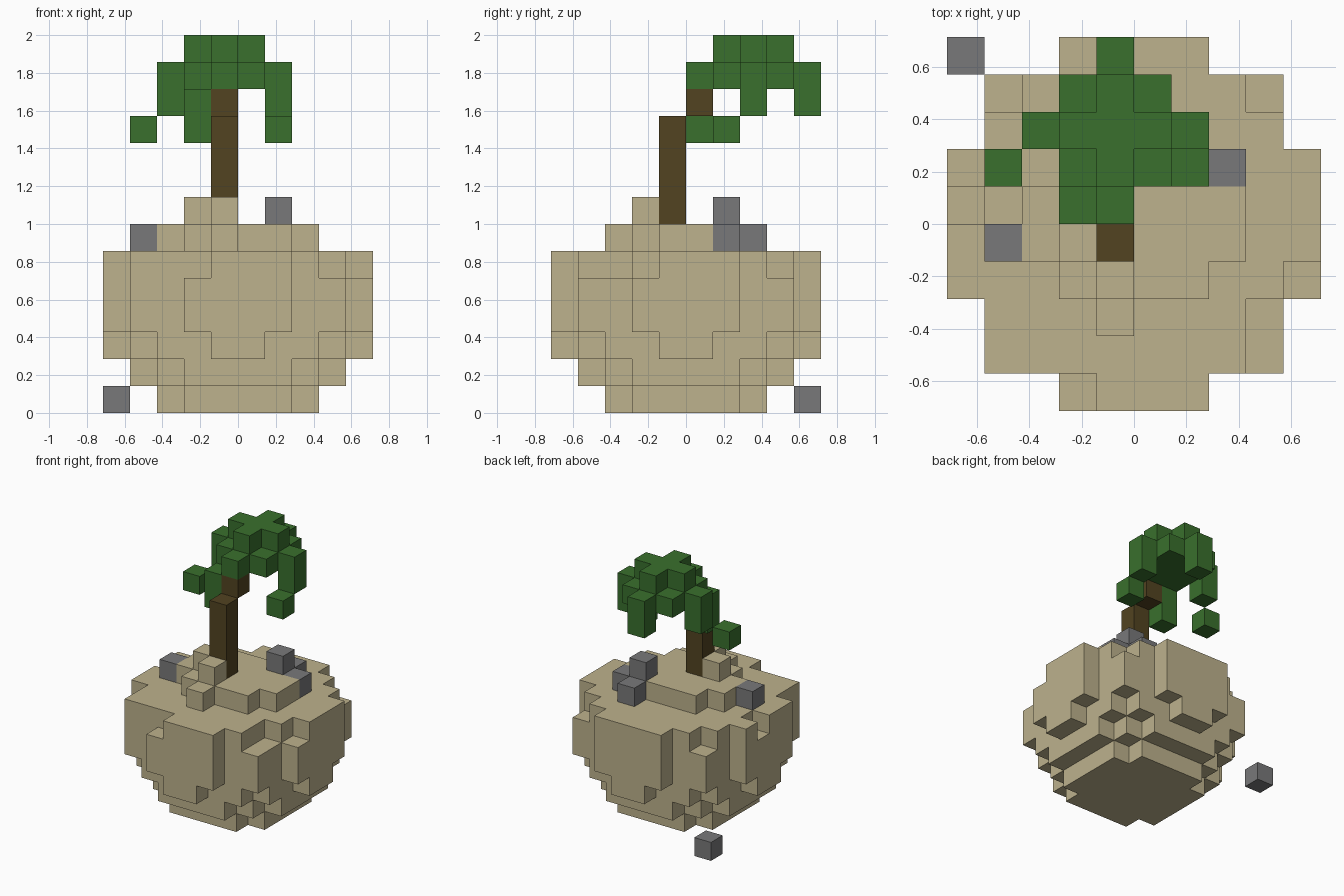
import bpy, bmesh, math
from mathutils import Vector

old = bpy.data.objects.get("Cube")
if old:
    bpy.data.objects.remove(old, do_unlink=True)

UNIT = 1 / 7  # edge of one block


def material(name, r, g, b):
    m = bpy.data.materials.new(name)
    m.use_nodes = True
    m.diffuse_color = (r, g, b, 1)
    m.node_tree.nodes["Principled BSDF"].inputs["Base Color"].default_value = (r, g, b, 1)
    return m


sand = material("sand", 0.51, 0.445, 0.266)
leaf = material("leaf green", 0.041, 0.162, 0.026)
wood = material("dark wood", 0.084, 0.056, 0.015)
stone = material("stone grey", 0.19, 0.19, 0.193)


def row(first, last, y, z):
    """Blocks in a straight row along x."""
    return {(x, y, z) for x in range(first, last + 1)}


def disc(z, half_widths):
    """Symmetric layer; half_widths run from the middle rows outwards."""
    cells = set()
    for j, w in enumerate(half_widths):
        for y in (j, -1 - j):
            cells |= row(-w, w - 1, y, z)
    return cells


def block_object(name, cells, mat):
    """Skin a set of blocks with only the exposed faces, merged into flat panels."""
    bm = bmesh.new()
    verts = {}

    def corner(p):
        key = tuple(round(c) for c in p)
        if key not in verts:
            verts[key] = bm.verts.new(Vector(key) * UNIT)
        return verts[key]

    for cell in cells:
        middle = Vector(cell) + Vector((0.5, 0.5, 0.5))
        for axis in range(3):
            for side in (-1, 1):
                n = Vector((0, 0, 0))
                n[axis] = side
                if tuple(int(c + d) for c, d in zip(cell, n)) in cells:
                    continue
                u = Vector((0, 0, 0))
                u[(axis + 1) % 3] = 1
                v = n.cross(u)
                bm.faces.new([corner(middle + (n + a * u + b * v) / 2)
                              for a, b in ((-1, -1), (1, -1), (1, 1), (-1, 1))])
    bmesh.ops.dissolve_limit(bm, angle_limit=math.radians(1),
                             verts=bm.verts[:], edges=bm.edges[:])
    mesh = bpy.data.meshes.new(name)
    bm.to_mesh(mesh)
    bm.free()
    mesh.materials.append(mat)
    obj = bpy.data.objects.new(name, mesh)
    bpy.context.scene.collection.objects.link(obj)
    return obj


# Rounded island, layer by layer from the bottom
island = disc(0, (3, 3, 2)) | disc(1, (4, 4, 3, 2)) | disc(2, (5, 4, 4, 3, 1))
for z in (3, 4, 5):
    island |= disc(z, (5, 5, 4, 4, 2))
# Chipped blocks along the upper rim
island -= {(-2, -5, 5), (3, -4, 5), (3, -3, 5), (4, -2, 5),
           (3, 3, 5), (-4, 3, 5), (-5, 0, 5)}
# Raised top with loose bumps
island |= disc(6, (3, 2)) | {(-1, -3, 6), (-1, -2, 7), (-2, -1, 7)}

# Rocks: a pile, a single one, and a fallen one
pile = {(1, 1, 6), (1, 1, 7), (2, 1, 6), (1, 2, 6)}
single = {(-4, -1, 6)}
fallen = {(-5, 4, 0)}
block_object("island", island - pile - single, sand)
block_object("rock_pile", pile, stone)
block_object("single_rock", single, stone)
block_object("fallen_rock", fallen, stone)

# Leaning trunk
block_object("trunk", {(-1, -1, z) for z in range(7, 11)}, wood)
block_object("upper_trunk", {(-1, 0, 11)}, wood)


# Palm crown: stacked diamonds around the centre of the crown
def diamond(radius, z):
    cells = set()
    for dy in range(-radius, radius + 1):
        w = radius - abs(dy)
        cells |= row(-1 - w, -1 + w, 2 + dy, z)
    return cells


crown = diamond(1, 13) | diamond(2, 12)
# Drooping leaf tips
crown |= {(-1, 4, 11), (-3, 2, 11), (1, 2, 11), (-2, 0, 11), (-2, 0, 10)}
block_object("palm_crown", crown, leaf)
block_object("right_leaf_tip", {(-4, 1, 10)}, leaf)
block_object("left_leaf_tip", {(1, 1, 10)}, leaf)
